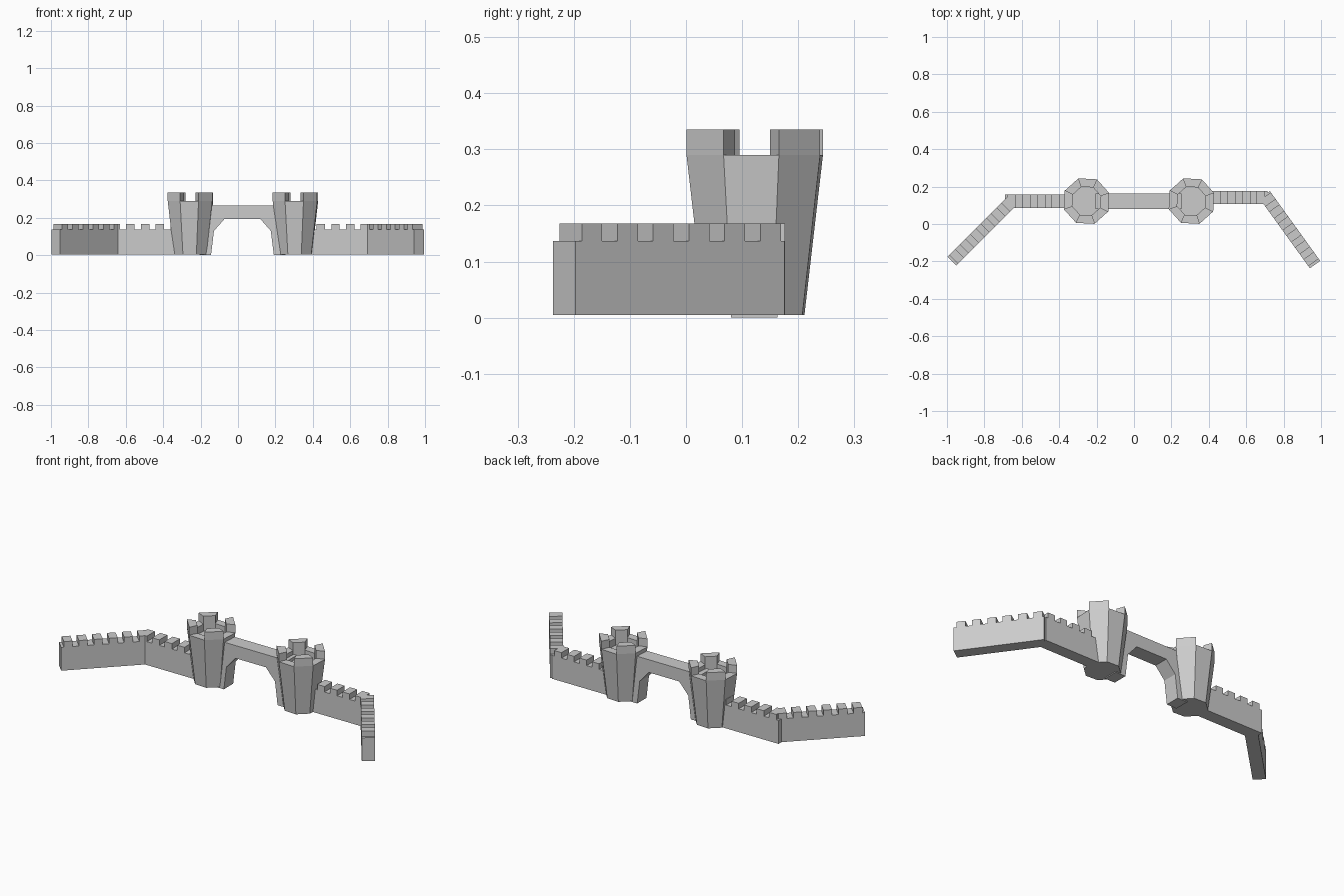
import bpy, bmesh
from math import radians, sin, cos, atan2
from mathutils import Vector, Matrix

if "Cube" in bpy.data.objects:
    bpy.data.objects.remove(bpy.data.objects["Cube"], do_unlink=True)

stone = bpy.data.materials.new("grey_stone")
stone.use_nodes = True
GREY = (0.6, 0.6, 0.6, 1)
stone.diffuse_color = GREY
stone.node_tree.nodes["Principled BSDF"].inputs["Base Color"].default_value = GREY


def finish(name, bm):
    bmesh.ops.recalc_face_normals(bm, faces=bm.faces)
    mesh = bpy.data.meshes.new(name)
    bm.to_mesh(mesh)
    bm.free()
    mesh.materials.append(stone)
    obj = bpy.data.objects.new(name, mesh)
    bpy.context.collection.objects.link(obj)
    return obj


def prism(bm, outline, offset):
    """Extrude a closed outline along an offset."""
    face = bm.faces.new([bm.verts.new(p) for p in outline])
    moved = bmesh.ops.extrude_face_region(bm, geom=[face], use_keep_orig=True)["geom"]
    bmesh.ops.translate(bm, vec=offset,
                        verts=[v for v in moved if isinstance(v, bmesh.types.BMVert)])


BASE, WALL_TOP, MERLON_TOP = 0.005, 0.137, 0.168
SIDES, TWIST = 8, radians(19.5)
RIM, TOWER_TOP = 0.29, 0.335
OUTER, INNER = 0.129, 0.081


def corner(k, radius, z):
    a = TWIST + radians(45) * k
    return Vector((radius * cos(a), radius * sin(a), z))


def tower(name, x, y):
    # Flared octagonal shaft with a rim around a sunken floor
    bm = bmesh.new()
    profile = [(0.094, BASE), (OUTER, RIM), (INNER, RIM), (INNER, 0.25)]
    rings = [[bm.verts.new(corner(k, r, z)) for k in range(SIDES)] for r, z in profile]
    for low, high in zip(rings, rings[1:]):
        for k in range(SIDES):
            n = (k + 1) % SIDES
            bm.faces.new((low[k], low[n], high[n], high[k]))
    bm.faces.new(rings[0])
    bm.faces.new(rings[-1])
    finish(name, bm).location = (x, y, 0)

    # Battlements on the four diagonal sides
    bm = bmesh.new()
    for k in range(0, SIDES, 2):
        outline = [corner(k, OUTER, RIM), corner(k + 1, OUTER, RIM),
                   corner(k + 1, INNER, RIM), corner(k, INNER, RIM)]
        prism(bm, outline, (0, 0, TOWER_TOP - RIM))
    finish(name + "_battlements", bm).location = (x, y, 0)


def wall(name, start, end, thick=0.068):
    # Crenellated wall cut from one side profile, running from start to end
    run = Vector(end) - Vector(start)
    length, period, tooth = run.length, 0.0785, 0.045
    side = [(length, WALL_TOP), (length, BASE), (0, BASE), (0, WALL_TOP)]
    for i in range(6):
        a = 0.014 + i * period
        side += [(a, WALL_TOP), (a, MERLON_TOP),
                 (a + tooth, MERLON_TOP), (a + tooth, WALL_TOP)]
    bm = bmesh.new()
    prism(bm, [(s, -thick / 2, z) for s, z in side], (0, thick, 0))
    obj = finish(name, bm)
    obj.matrix_world = (Matrix.Translation((start[0], start[1], 0))
                        @ Matrix.Rotation(atan2(run.y, run.x), 4, "Z"))


tower("right_tower", -0.254, 0.1225)
tower("left_tower", 0.307, 0.1225)

wall("right_wall", (-0.69, 0.122), (-0.23, 0.122), 0.072)
wall("right_wing_wall", (-0.974, -0.199), (-0.649, 0.126), 0.066)
wall("left_wall", (0.715, 0.142), (0.255, 0.142))
wall("left_wing_wall", (0.968, -0.217), (0.699, 0.156))

# Gate arch between the towers, symmetric about its own middle
middle = 0.0235
half = [(0.095, 0.195), (0.152, 0.13), (0.168, 0), (0.23, 0), (0.23, 0.267)]
arch = half + [(-x, z) for x, z in reversed(half)]
bm = bmesh.new()
prism(bm, [(middle + x, 0.08, z) for x, z in arch], (0, 0.083, 0))
finish("gate_arch", bm)
